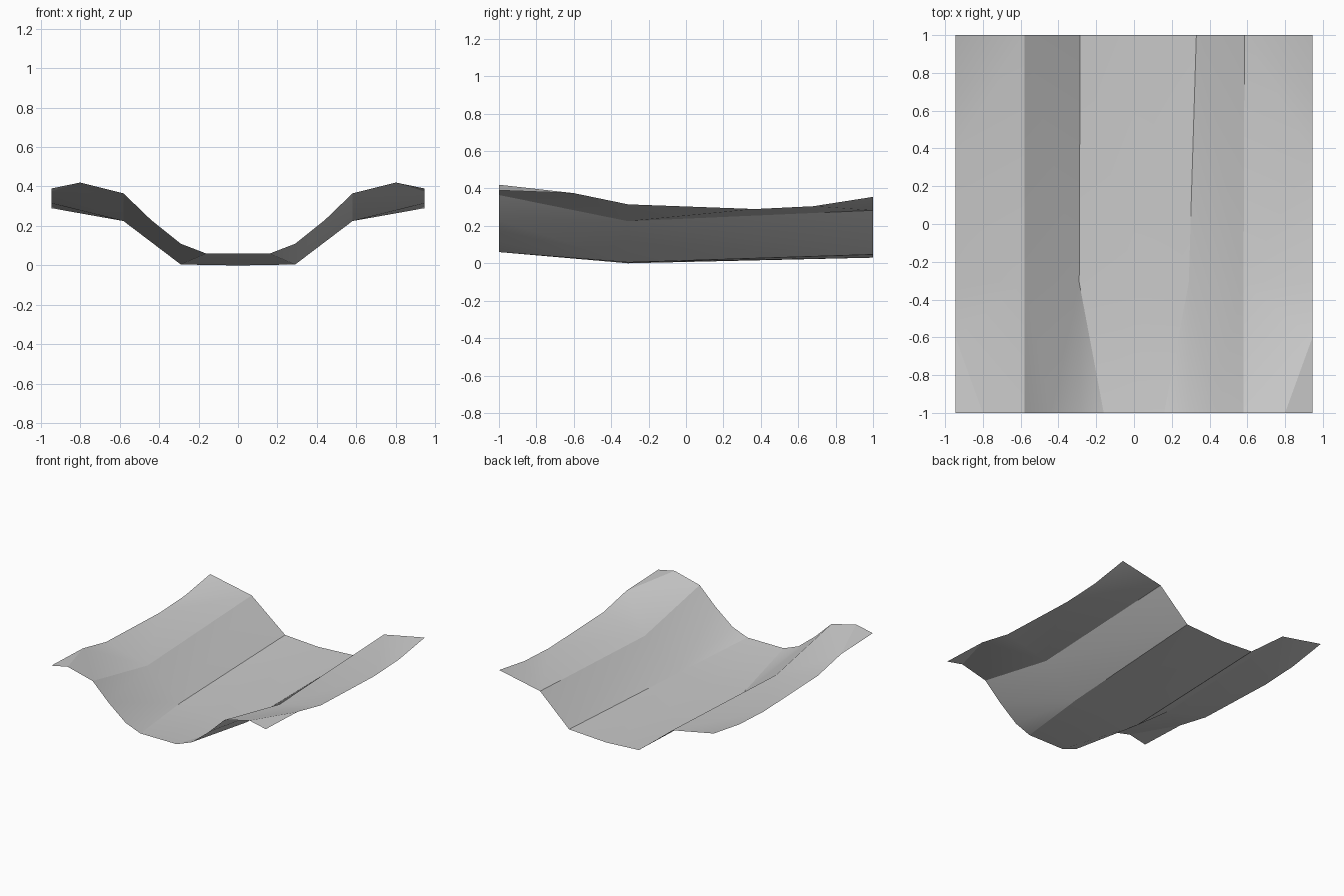
import bpy
import math
from mathutils import Vector
from mathutils.geometry import delaunay_2d_cdt

# Remove the default cube
cube = bpy.data.objects.get("Cube")
if cube:
    bpy.data.objects.remove(cube)

# Colour
stone = bpy.data.materials.new("light_grey")
stone.use_nodes = True
colour = (0.6, 0.6, 0.6, 1)
stone.diffuse_color = colour
bsdf = stone.node_tree.nodes["Principled BSDF"]
bsdf.inputs["Base Color"].default_value = colour
bsdf.inputs["Roughness"].default_value = 0.8


def mirrored(half):
    """Full (x, z) profile from its right half, ordered from -x to +x."""
    return [(-x, z) for x, z in reversed(half) if x > 0] + half


# Cross-sections of the channel: raised front lip, low waist, back edge
front = mirrored([(0, .06), (.16, .06), (.29, .11), (.44, .23),
                  (.58, .365), (.8, .42), (.945, .39)])
waist = mirrored([(0, 0), (.29, .005), (.58, .225), (.945, .315)])
back = [(-.945, .355), (-.58, .283), (-.285, .047), (0, .03),
        (.33, .047), (.585, .283), (.945, .355)]

points, creases = [], []


def add_row(profile, y):
    start = len(points)
    points.extend(Vector((x, y, z)) for x, z in profile)
    ids = list(range(start, len(points)))
    creases.extend(zip(ids, ids[1:]))
    return ids


front_ids = add_row(front, -1)
waist_ids = add_row(waist, -.31)
back_ids = add_row(back, 1)

# Creases running along the channel
creases.extend(zip(waist_ids, back_ids))
for rail in waist_ids[1:-1]:
    x = points[rail].x
    creases.append((min(front_ids, key=lambda i: abs(points[i].x - x)), rail))

# Extra bends along both outer edges
for x in (-.945, .945):
    for y, z in ((-.6, .375), (.37, .29), (.68, .305)):
        points.append(Vector((x, y, z)))

# Triangulate in plan and lift to the heights
flat, _, faces, origin, _, _ = delaunay_2d_cdt(
    [p.xy for p in points], creases, [], 0, 1e-5)
verts = [points[ids[0]] for ids in origin]

mesh = bpy.data.meshes.new("channel_sheet")
mesh.from_pydata(verts, [], faces)
mesh.materials.append(stone)
sheet = bpy.data.objects.new("channel_sheet", mesh)
bpy.context.collection.objects.link(sheet)

# Soft shading on gentle bends, crisp folds
bpy.context.view_layer.objects.active = sheet
sheet.select_set(True)
bpy.ops.object.shade_smooth_by_angle(angle=math.radians(20))
weighted = sheet.modifiers.new("face_weighted_shading", "WEIGHTED_NORMAL")
weighted.keep_sharp = True
